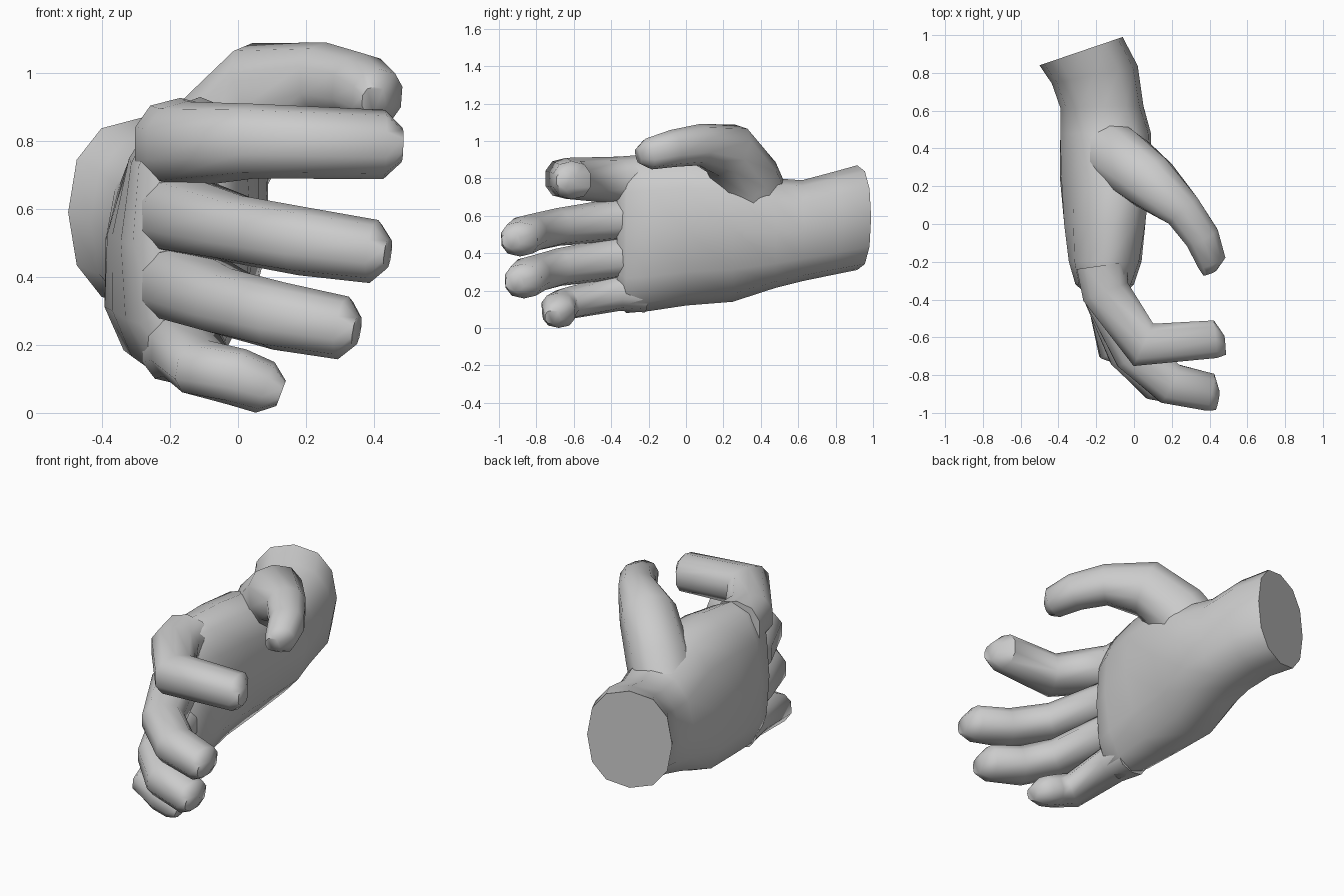
import bpy, bmesh
from math import sin, cos, pi, copysign
from mathutils import Vector

if "Cube" in bpy.data.objects:
    bpy.data.objects.remove(bpy.data.objects["Cube"])


def loft(name, rings):
    """Skin a list of equal-length point rings and cap both ends."""
    bm = bmesh.new()
    loops = [[bm.verts.new(p) for p in ring] for ring in rings]
    n = len(loops[0])
    for a, b in zip(loops, loops[1:]):
        for i in range(n):
            j = (i + 1) % n
            bm.faces.new((a[i], a[j], b[j], b[i]))
    bm.faces.new(loops[0][::-1])
    bm.faces.new(loops[-1])
    bm.normal_update()
    if bm.calc_volume(signed=True) < 0:
        bmesh.ops.reverse_faces(bm, faces=bm.faces)
    mesh = bpy.data.meshes.new(name)
    bm.to_mesh(mesh)
    bm.free()
    obj = bpy.data.objects.new(name, mesh)
    bpy.context.collection.objects.link(obj)
    bpy.context.view_layer.objects.active = obj
    obj.select_set(True)
    return obj


def rounded(n, offset=0.0, power=0.85):
    """Slightly squared unit circle."""
    angles = [2 * pi * (i + offset) / n for i in range(n)]
    return [[copysign(abs(v) ** power, v) for v in (cos(a), sin(a))] for a in angles]


def palm_ring(y, x0, x1, z0, z1):
    """Section across the hand: the wrist end is slanted, the thumb side leans over."""
    tilt = max(0, y - 0.6) * 1.08
    shear = 0.18 * max(0, 1 - abs(y - 0.2) / 0.5)
    ring = []
    for c, s in rounded(12):
        dx, dz = c * (x1 - x0) / 2, s * (z1 - z0) / 2
        ring.append(((x0 + x1) / 2 + dx + shear * dz, y + tilt * dx, (z0 + z1) / 2 + dz))
    return ring


def digit(name, points, radii, flat):
    """Tube mitred at its bends, with a blunt tip set towards the nail side."""
    pts = [Vector(p) for p in points]
    dirs = [(b - a).normalized() for a, b in zip(pts, pts[1:])]
    frames = []
    for k, p in enumerate(pts):
        before, after = dirs[max(k - 1, 0)], dirs[min(k, len(dirs) - 1)]
        t = (before + after).normalized()
        side = t.cross(Vector((0, 0, 1))).normalized()
        frames.append((p, side, side.cross(t), radii[k] / max(t.dot(before), 0.6), radii[k] * flat))
    p, side, up, r, w = frames[-1]
    frames.append((p + dirs[-1] * 0.05 + side * r * 0.35, side, up, r / 2, w / 2))
    return loft(name, [[p + side * (c * r) + up * (s * w) for c, s in rounded(10, 0.5)]
                       for p, side, up, r, w in frames])


# Palm and wrist, from the cut end to the knuckles
loft("palm", [palm_ring(*s) for s in (
    (.915, -.50, -.06, .31, .87), (.79, -.435, .02, .285, .835),
    (.62, -.39, .05, .25, .79), (.48, -.39, .09, .215, .80),
    (.25, -.385, .08, .14, .91), (0, -.37, .06, .12, .93),
    (-.2, -.345, .04, .09, .92), (-.32, -.31, 0, .08, .91),
    (-.37, -.25, -.05, .13, .87))])

# Four curled fingers: knuckle height, then the joints out to the tip
fingers = {
    "index_finger": (.79, (.05, -.64, .80), (.43, -.61, .79)),
    "middle_finger": (.58, (0, -.685, .54), (.19, -.845, .505), (.40, -.89, .475)),
    "ring_finger": (.375, (-.03, -.68, .325), (.12, -.825, .285), (.31, -.87, .25)),
    "little_finger": (.19, (-.1, -.64, .13), (0, -.68, .105), (.08, -.68, .075)),
}
for name, (z, *joints) in fingers.items():
    points = [(-.17, -.22, z), (-.15, -.36, z), *joints]
    girth = 0.095 if name == "little_finger" else 0.112
    radii = [girth * 1.25, girth * 1.15] + [girth] * len(joints)
    radii[-1] *= 0.93
    digit(name, points, radii, 0.98 if name == "index_finger" else 0.9)

# Thumb
digit("thumb", ((-.15, .40, .62), (-.05, .33, .79), (.09, .22, .95),
                (.26, .07, .98), (.36, -.07, .96), (.41, -.2, .93)),
      (.17, .165, .145, .105, .095, .08), 1.05)

bpy.ops.object.shade_smooth_by_angle(angle=pi / 3.2)
